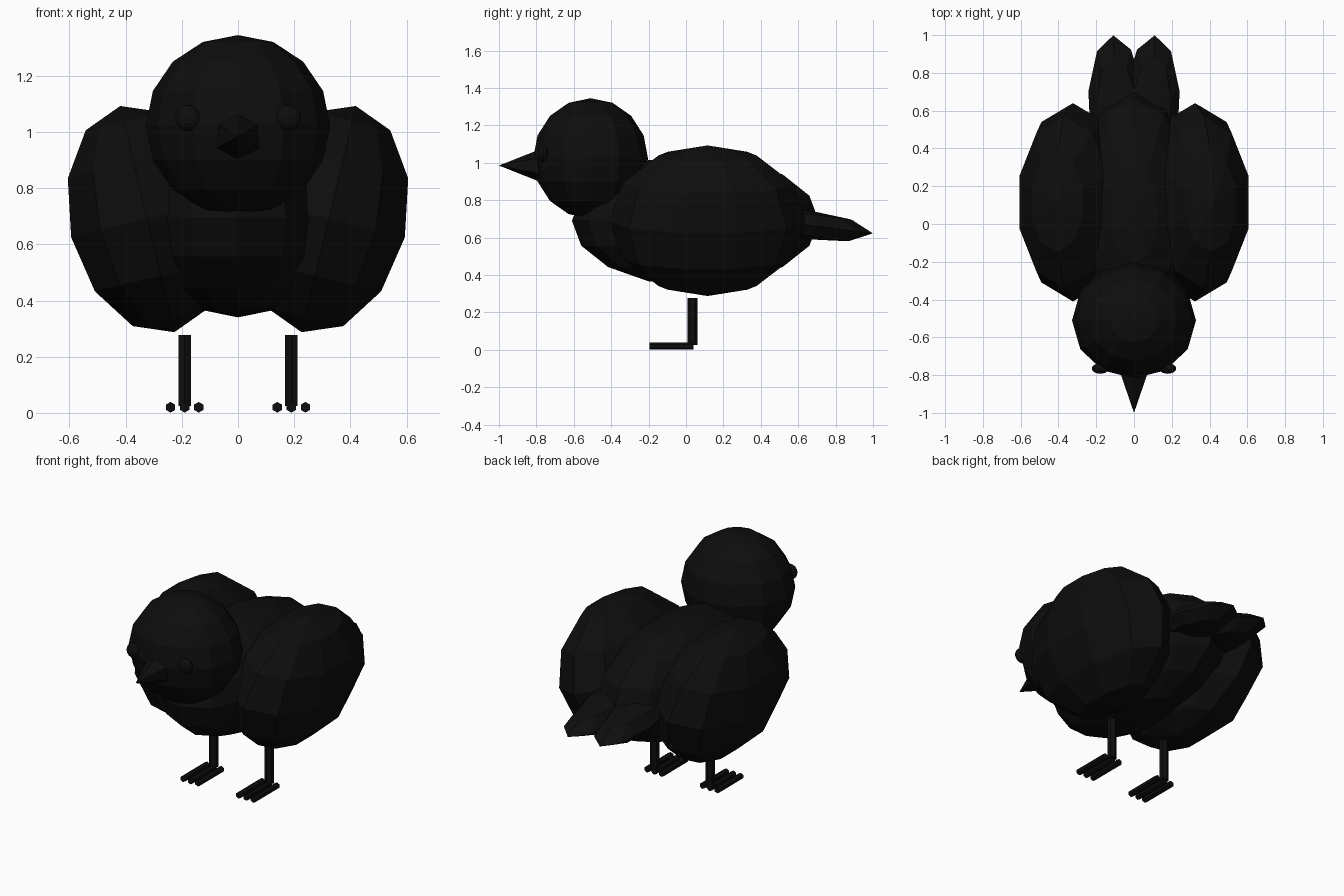
import bpy
import bmesh
from math import radians
from mathutils import Matrix, Euler, Vector

default = bpy.data.objects.get("Cube")
if default:
    bpy.data.objects.remove(default, do_unlink=True)

black = bpy.data.materials.new("soft_black")
black.use_nodes = True
tone = (0.004, 0.004, 0.004, 1)
black.diffuse_color = tone
black.node_tree.nodes["Principled BSDF"].inputs["Base Color"].default_value = tone


def finish(name, bm, loc, rot=(0, 0, 0), scale=(1, 1, 1)):
    """Bake the placement into the mesh and link a flat-shaded object."""
    turn = Euler([radians(a) for a in rot]).to_matrix().to_4x4()
    bm.transform(Matrix.Translation(loc) @ turn @ Matrix.Diagonal((*scale, 1)))
    bmesh.ops.recalc_face_normals(bm, faces=bm.faces)
    mesh = bpy.data.meshes.new(name)
    bm.to_mesh(mesh)
    bm.free()
    mesh.materials.append(black)
    obj = bpy.data.objects.new(name, mesh)
    bpy.context.collection.objects.link(obj)
    return obj


def ball(name, loc, size, segments, rings, rot=(0, 0, 0)):
    bm = bmesh.new()
    bmesh.ops.create_uvsphere(bm, u_segments=segments, v_segments=rings, radius=1)
    return finish(name, bm, loc, rot, size)


def rod(name, start, end, r1, r2, sides=6):
    """Six-sided rod or cone between two points."""
    start, end = Vector(start), Vector(end)
    bm = bmesh.new()
    bmesh.ops.create_cone(bm, cap_ends=True, segments=sides, radius1=r1,
                          radius2=r2, depth=(end - start).length)
    # An axis along y is reached by tipping around x, which keeps a corner on top
    tip = 90 if abs(end.y - start.y) > abs(end.z - start.z) else 0
    return finish(name, bm, (start + end) / 2, (tip, 0, 0))


# Body and head
ball("body", (0, 0.05, 0.69), (0.34, 0.66, 0.35), 12, 8)
ball("head", (0, -0.51, 1.023), (0.328, 0.307, 0.322), 12, 8)

# Beak
rod("beak", (0, -0.76, 0.985), (0, -1.0, 0.985), 0.095, 0)

# Paired parts
for side, s in (("left", 1), ("right", -1)):
    ball(side + "_wing", (s * 0.323, 0.115, 0.69), (0.293, 0.525, 0.414),
         10, 6, (0, s * 13.5, 0))
    ball(side + "_tail_feather", (s * 0.09, 0.58, 0.677), (0.153, 0.423, 0.083),
         10, 4, (-7.4, 0, -s * 2.7))
    ball(side + "_eye", (s * 0.178, -0.765, 1.05), (0.046, 0.028, 0.046), 12, 8)

    # Leg and three parallel toes
    rod(side + "_leg", (s * 0.19, 0.035, 0.025), (s * 0.19, 0.035, 0.277), 0.026, 0.026)
    for label, dx in (("inner", -0.05), ("middle", 0), ("outer", 0.05)):
        x = s * (0.19 + dx)
        rod(f"{side}_{label}_toe", (x, 0.04, 0.02), (x, -0.195, 0.02), 0.019, 0.019)
